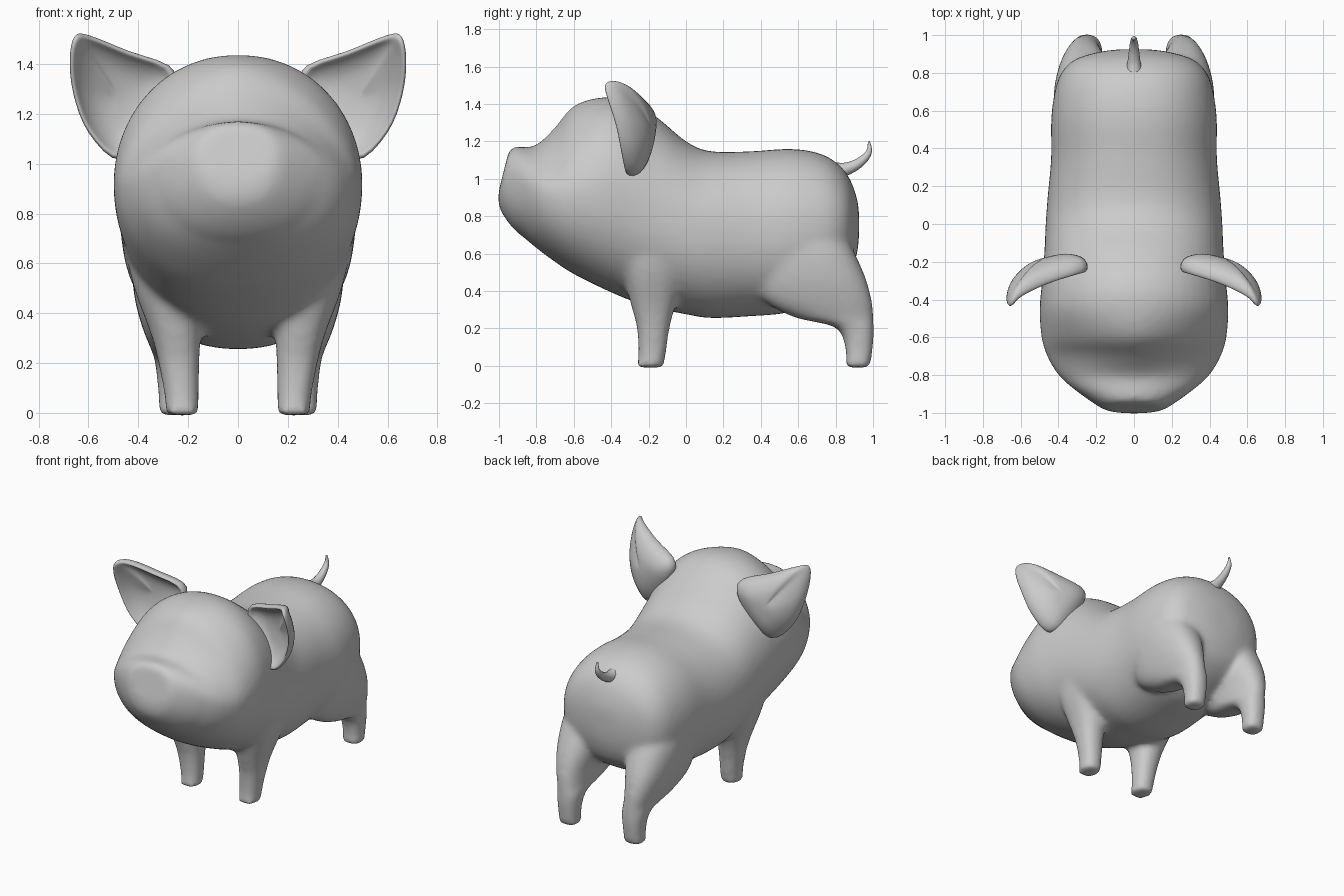
import bpy, bmesh, math
from mathutils import Vector


def smooth_rows(rows, steps, closed=False):
    """Catmull-Rom interpolation of every column in a short table."""
    n, out = len(rows), []
    pick = (lambda i: rows[i % n]) if closed else (lambda i: rows[max(0, min(n - 1, i))])
    for i in range(n if closed else n - 1):
        for s in range(steps):
            t = s / steps
            out.append([0.5 * (2 * b + (c - a) * t + (2 * a - 5 * b + 4 * c - d) * t * t
                               + (3 * b - a - 3 * c + d) * t ** 3)
                        for a, b, c, d in zip(pick(i - 1), pick(i), pick(i + 1), pick(i + 2))])
    if not closed:
        out.append(list(rows[-1]))
    return out


def loft(bm, rings):
    """Skin a list of point rings and cap both ends."""
    vs = [[bm.verts.new(p) for p in r] for r in rings]
    n = len(vs[0])
    for a, b in zip(vs, vs[1:]):
        for i in range(n):
            bm.faces.new((a[i], a[(i + 1) % n], b[(i + 1) % n], b[i]))
    bm.faces.new(vs[0][::-1])
    bm.faces.new(vs[-1])


def finish(bm, name, soften):
    bmesh.ops.recalc_face_normals(bm, faces=bm.faces[:])
    me = bpy.data.meshes.new(name)
    bm.to_mesh(me)
    bm.free()
    me.polygons.foreach_set("use_smooth", [True] * len(me.polygons))
    ob = bpy.data.objects.new(name, me)
    bpy.context.collection.objects.link(ob)
    if name == "body_and_legs":  # fuse trunk and legs into one flowing skin
        rm = ob.modifiers.new("fuse", 'REMESH')
        rm.mode = 'VOXEL'
        rm.voxel_size = 0.018
        rm.use_smooth_shade = True
    if soften:
        sm = ob.modifiers.new("soften", 'SMOOTH')
        sm.factor = 0.5
        sm.iterations = soften
    return ob


def super_ellipse(n, upper, lower):
    """Unit outline with separate squareness for its upper and lower half."""
    for i in range(n):
        a = 2 * math.pi * i / n
        c, s = math.cos(a), math.sin(a)
        e = upper if s > 0 else lower
        yield math.copysign(abs(c) ** e, c), math.copysign(abs(s) ** e, s)


# Head and trunk: y, bottom z, widest z, top z, half width, upper squareness
TRUNK = [
    (-0.975, 0.93, 1.04, 1.155, 0.15, 0.95),
    (-0.95, 0.835, 1.03, 1.17, 0.20, 0.95),
    (-0.88, 0.705, 0.98, 1.17, 0.31, 1.0),
    (-0.80, 0.63, 0.94, 1.18, 0.40, 1.1),
    (-0.70, 0.555, 0.92, 1.275, 0.46, 1.25),
    (-0.60, 0.49, 0.92, 1.39, 0.49, 1.17),
    (-0.45, 0.415, 0.92, 1.435, 0.50, 0.98),
    (-0.30, 0.35, 0.88, 1.42, 0.487, 0.94),
    (-0.15, 0.305, 0.80, 1.325, 0.475, 0.94),
    (0.0, 0.275, 0.74, 1.20, 0.468, 0.92),
    (0.13, 0.255, 0.72, 1.147, 0.459, 0.92),
    (0.35, 0.265, 0.71, 1.147, 0.439, 0.92),
    (0.55, 0.285, 0.72, 1.16, 0.439, 0.92),
    (0.70, 0.35, 0.73, 1.14, 0.42, 0.92),
    (0.80, 0.41, 0.74, 1.09, 0.385, 0.92),
    (0.87, 0.48, 0.75, 1.01, 0.315, 0.92),
    (0.91, 0.58, 0.76, 0.91, 0.19, 0.95),
    (0.925, 0.68, 0.76, 0.83, 0.08, 1.0),
]
# Legs: z, centre x, centre y, radius x, radius y
FRONT_LEG = [
    (-0.01, 0.225, -0.195, 0.066, 0.078), (0.05, 0.225, -0.182, 0.068, 0.073),
    (0.20, 0.237, -0.175, 0.083, 0.088), (0.32, 0.25, -0.175, 0.102, 0.118),
    (0.50, 0.27, -0.17, 0.148, 0.17), (0.63, 0.275, -0.16, 0.165, 0.20),
    (0.75, 0.26, -0.15, 0.15, 0.18),
]
HIND_LEG = [
    (-0.01, 0.25, 0.917, 0.07, 0.068), (0.06, 0.25, 0.925, 0.07, 0.07),
    (0.16, 0.25, 0.92, 0.078, 0.086), (0.215, 0.25, 0.89, 0.088, 0.115),
    (0.26, 0.255, 0.79, 0.097, 0.215), (0.35, 0.265, 0.705, 0.122, 0.29),
    (0.47, 0.265, 0.665, 0.152, 0.297), (0.62, 0.255, 0.63, 0.172, 0.265),
    (0.75, 0.24, 0.60, 0.16, 0.22),
]

bm = bmesh.new()
rings = []
for y, zb, zc, zt, w, upper in smooth_rows(TRUNK, 4):
    tilt = 0.25 * max(0, min(1, (-0.86 - y) / 0.1))  # snout disc leans back
    ring = []
    for c, s in super_ellipse(48, upper, 0.92):
        dz = s * ((zt - zc) if s > 0 else (zc - zb))
        ring.append((w * c, y + tilt * dz, zc + dz))
    rings.append(ring)
loft(bm, rings)
for table in (FRONT_LEG, HIND_LEG):
    for side in (-1, 1):
        loft(bm, [[(side * (cx + rx * c), cy + ry * s, z)
                   for c, s in super_ellipse(24, 0.85, 0.85)]
                  for z, cx, cy, rx, ry in smooth_rows(table, 4)])
finish(bm, "body_and_legs", 13)

# Ears: cupped rim outline x, y, z, then scale and depth of each ring
RIM = [
    (0.24, -0.25, 1.365), (0.44, -0.31, 1.45), (0.60, -0.385, 1.515), (0.655, -0.44, 1.51),
    (0.674, -0.42, 1.42), (0.66, -0.375, 1.28), (0.60, -0.345, 1.125), (0.47, -0.315, 1.01),
    (0.33, -0.27, 1.15),
]
CUP = [(0.05, 0.08), (0.5, 0.07), (0.8, 0.035), (0.93, 0.0), (1.0, 0.01),
       (1.0, 0.04), (0.88, 0.085), (0.5, 0.13), (0.05, 0.14)]
centre = Vector((0.48, -0.32, 1.27))
rim = [Vector(p) for p in smooth_rows(RIM, 4, True)]
for side, name in ((-1, "left_ear"), (1, "right_ear")):
    bm = bmesh.new()
    rings = []
    for scale, dy in smooth_rows(CUP, 3):
        pts = [centre.lerp(p, scale) + Vector((0, dy, 0)) for p in rim]
        rings.append([(side * p.x, p.y, p.z) for p in pts])
    loft(bm, rings)
    finish(bm, name, 5)

# Tail: x, y, z, radius, curling up
TAIL = [(0, 0.78, 1.04, 0.05), (0, 0.85, 1.05, 0.036), (0, 0.91, 1.075, 0.028),
        (0, 0.955, 1.11, 0.022), (0, 0.98, 1.15, 0.015), (0, 0.978, 1.20, 0.005)]
path = smooth_rows(TAIL, 4)
bm = bmesh.new()
rings = []
for i, (x, y, z, r) in enumerate(path):
    a, b = path[max(0, i - 1)], path[min(len(path) - 1, i + 1)]
    d = Vector((0, b[1] - a[1], b[2] - a[2])).normalized()
    rings.append([(x + r * c, y - d.z * r * s, z + d.y * r * s)
                  for c, s in super_ellipse(12, 1, 1)])
loft(bm, rings)
finish(bm, "tail", 0)
